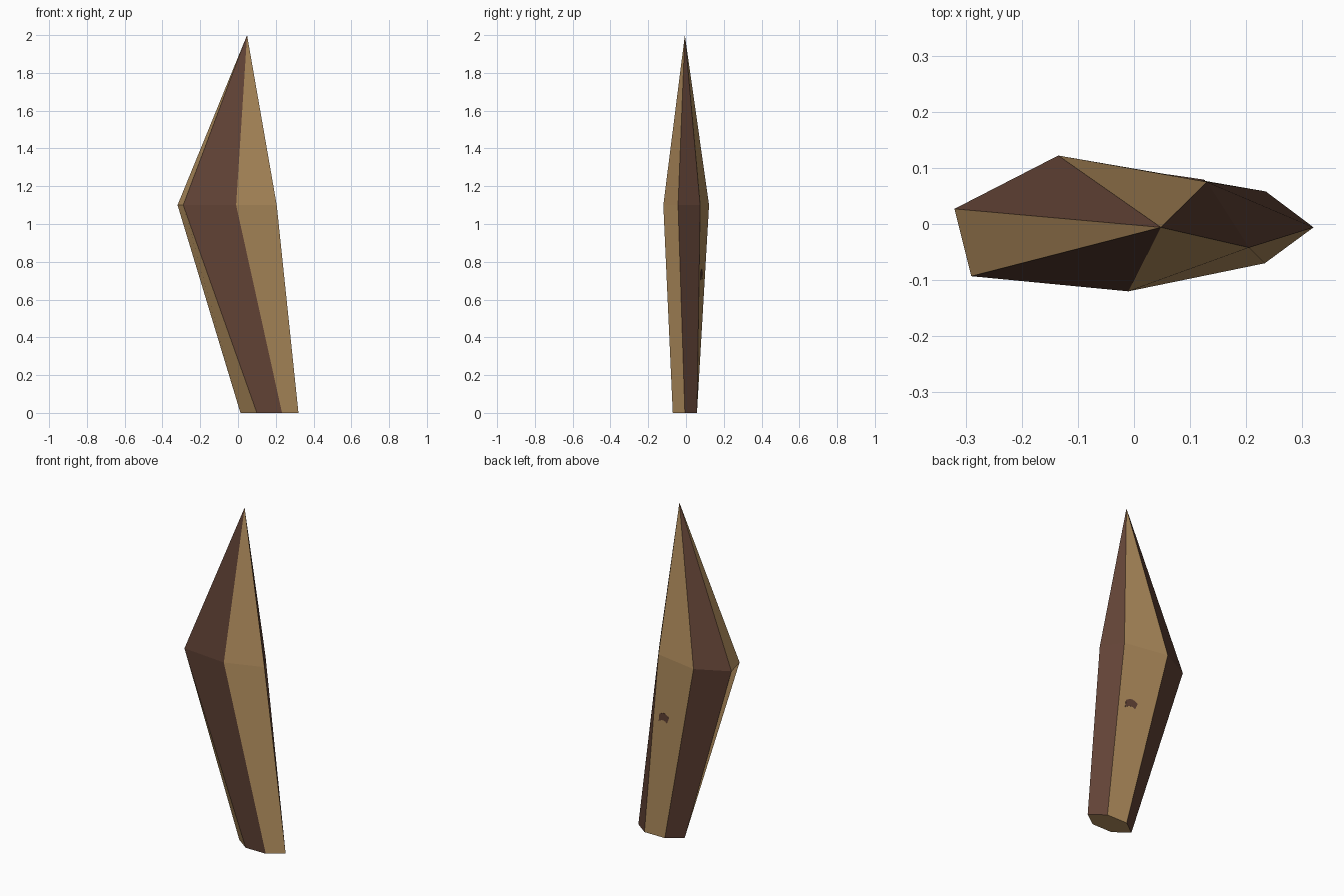
import bpy, bmesh, math
from mathutils import Vector

if "Cube" in bpy.data.objects:
    bpy.data.objects.remove(bpy.data.objects["Cube"])


def material(name, rgb):
    m = bpy.data.materials.new(name)
    m.diffuse_color = (*rgb, 1)
    m.use_nodes = True
    m.node_tree.nodes["Principled BSDF"].inputs["Base Color"].default_value = m.diffuse_color
    return m


tan = material("tan", (0.47, 0.285, 0.118))
brown = material("dark_brown", (0.122, 0.056, 0.037))


def add_object(name, bm, mats):
    bmesh.ops.recalc_face_normals(bm, faces=bm.faces)
    me = bpy.data.meshes.new(name)
    bm.to_mesh(me)
    bm.free()
    for m in mats:
        me.materials.append(m)
    ob = bpy.data.objects.new(name, me)
    bpy.context.collection.objects.link(ob)
    return ob


# Leaning six-sided spike: foot ring, shoulder ring and tip
foot = [Vector((x, y, 0)) for x, y in
        [(0.10, -0.07), (0.233, -0.07), (0.32, -0.006),
         (0.235, 0.058), (0.10, 0.058), (0.013, -0.006)]]
shoulder = [Vector((x, y, 1.1)) for x, y in
            [(-0.29, -0.093), (-0.01, -0.12), (0.205, -0.042),
             (0.13, 0.075), (-0.135, 0.122), (-0.32, 0.027)]]
tip = Vector((0.048, -0.006, 2.0))

bm = bmesh.new()
low = [bm.verts.new(p) for p in foot]
mid = [bm.verts.new(p) for p in shoulder]
top = bm.verts.new(tip)
bm.faces.new(low[::-1])
for i in range(6):
    j = (i + 1) % 6
    # sides alternate dark and tan
    for loop in ((low[i], low[j], mid[j], mid[i]), (mid[i], mid[j], top)):
        bm.faces.new(loop).material_index = 1 - i % 2
add_object("spike", bm, [tan, brown])


# Small wavy painted mark on the lower back side
def on_back(s, z):
    t = z / 1.1
    a = foot[3].lerp(shoulder[3], t)
    b = foot[4].lerp(shoulder[4], t)
    return a.lerp(b, s)


normal = (foot[4] - foot[3]).cross(shoulder[3] - foot[3]).normalized()
if normal.y < 0:
    normal.negate()

bm = bmesh.new()
rows = []
steps = 14
for k in range(steps + 1):
    u = k / steps
    s = 0.19 + 0.6 * u
    z = 0.725 + 0.014 * math.sin(u * math.tau) + 0.03 * max(0, u - 0.7) / 0.3
    half = 0.022 if u < 0.65 else 0.022 - 0.017 * (u - 0.65) / 0.35
    rows.append([bm.verts.new(on_back(s, z + d) + normal * 0.004)
                 for d in (-half, half)])
for a, b in zip(rows, rows[1:]):
    bm.faces.new((a[0], b[0], b[1], a[1]))
bmesh.ops.recalc_face_normals(bm, faces=bm.faces)
bm.normal_update()
if next(iter(bm.faces)).normal.dot(normal) < 0:
    bmesh.ops.reverse_faces(bm, faces=bm.faces)
# give the plate thickness down into the spike
ext = bmesh.ops.extrude_face_region(bm, geom=bm.faces[:], use_keep_orig=True)
for v in ext["geom"]:
    if isinstance(v, bmesh.types.BMVert):
        v.co -= normal * 0.007
add_object("wavy_mark", bm, [brown])
